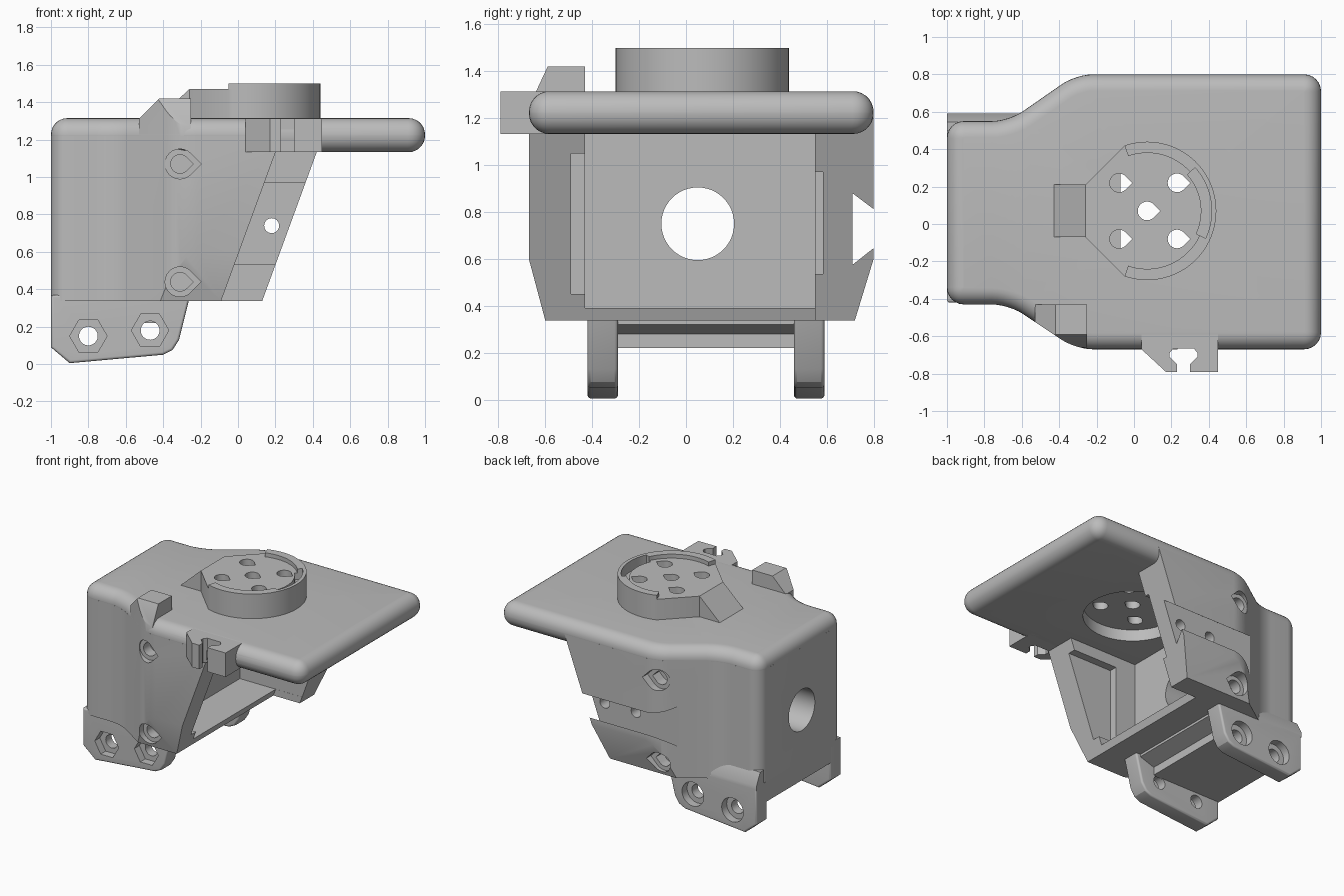
import bpy, bmesh
from math import cos, sin, radians

if "Cube" in bpy.data.objects:
    bpy.data.objects.remove(bpy.data.objects["Cube"])

grey = bpy.data.materials.new("plain grey")
grey.use_nodes = True
grey.diffuse_color = (0.5, 0.5, 0.5, 1)
grey.node_tree.nodes["Principled BSDF"].inputs["Base Color"].default_value = (0.5, 0.5, 0.5, 1)
PLACE = {"x": lambda a, b, h: (h, a, b), "y": lambda a, b, h: (a, h, b), "z": lambda a, b, h: (a, b, h)}


def prism(name, outline, axis, lo, hi, corner=0, rim=0):
    """Extrude a flat outline along an axis, rounding its corners and then its rims."""
    bm = bmesh.new()
    face = bm.faces.new([bm.verts.new(PLACE[axis](a, b, lo)) for a, b in outline])
    top = bmesh.ops.extrude_face_region(bm, geom=[face])["geom"]
    for v in [g for g in top if isinstance(g, bmesh.types.BMVert)]:
        v.co["xyz".index(axis)] = hi
    bmesh.ops.recalc_face_normals(bm, faces=bm.faces)
    k = "xyz".index(axis)

    def along(e):
        return abs(e.verts[0].co[k] - e.verts[1].co[k]) > 1e-4
    if corner:
        bmesh.ops.bevel(bm, geom=[e for e in bm.edges if along(e)], offset=corner,
                        segments=6, profile=0.5, affect="EDGES", clamp_overlap=True)
    if rim:
        bmesh.ops.bevel(bm, geom=[e for e in bm.edges if not along(e)], offset=rim,
                        segments=7, profile=0.5, affect="EDGES", clamp_overlap=True)
    bmesh.ops.recalc_face_normals(bm, faces=bm.faces)
    mesh = bpy.data.meshes.new(name)
    bm.to_mesh(mesh)
    bm.free()
    ob = bpy.data.objects.new(name, mesh)
    bpy.context.collection.objects.link(ob)
    return ob


def combine(ob, tool, operation="DIFFERENCE"):
    """Apply a boolean and throw the tool away."""
    mod = ob.modifiers.new("boolean", "BOOLEAN")
    mod.operation, mod.solver, mod.object = operation, "EXACT", tool
    bpy.context.view_layer.update()
    result = bpy.data.meshes.new_from_object(ob.evaluated_get(bpy.context.evaluated_depsgraph_get()))
    ob.modifiers.clear()
    ob.data = result
    bpy.data.objects.remove(tool)


def cut(ob, *args):
    combine(ob, prism("cutter", *args))


def arc(x, y, r, start, end, n=32):
    steps = [radians(start + (end - start) * i / n) for i in range(n + 1)]
    return [(x + r * cos(t), y + r * sin(t)) for t in steps]


def circle(x, y, r, n=32):
    return arc(x, y, r, 0, 360 - 360 / n, n - 1)


def teardrop(x, y, r):
    return arc(x, y, r, 45, 315, 18) + [(x + 1.41 * r, y)]


def box(a, b, c, d):
    return [(a, c), (b, c), (b, d), (a, d)]


def plan(right):
    return [(-1, -0.43), (-0.67, -0.43), (-0.31, -0.67), (right, -0.67),
            (right, 0.8), (-0.31, 0.8), (-0.67, 0.55), (-1, 0.55)]


# Top plate with fully rounded rim, dished underneath
CX = CY = 0.07
plate = prism("top_plate", plan(1), "z", 1.133, 1.315, 0.09, 0.088)
cut(plate, circle(CX, CY, 0.34, 64), "z", 1.0, 1.22)

# Housing below the plate: tapered sides, sloping open end, motor cavity
body = prism("housing", plan(0.9), "z", 0.3, 1.22, 0.09)
sides = [(-0.67, 1.4), (-0.67, 0.6), (-0.6, 0.338), (0.72, 0.338), (0.8, 0.6), (0.8, 1.4)]
combine(body, prism("cutter", sides, "x", -2, 2), "INTERSECT")
for shift, lo, hi in ((0, -1, 0.55), (0.22, 0.55, 1)):
    slope = [(-0.127 + shift, 0.238), (0.273 + shift, 1.33), (2, 1.33), (2, 0.238)]
    cut(body, slope, "y", lo, hi)
cut(body, box(-0.43, 0.551, 0.39, 1.4), "x", -0.37, 2)
cut(body, box(-0.49, -0.4, 0.45, 1.05), "x", -0.2, 2)
cut(body, box(0.5, 0.585, 0.535, 0.97), "x", -0.2, 2)
cut(body, circle(0.05, 0.75, 0.155, 48), "x", -2, 0)

# Dovetail slot and small screw holes in the back wall
cut(body, [(0.71, 0.575), (0.71, 0.88), (0.83, 0.79), (0.83, 0.67)], "x", -0.9, 2)
for x in (0.18, -0.08):
    cut(body, circle(x, 0.74, 0.04, 24), "y", 0.5, 1)

# Teardrop screw pockets on both walls
for z, inset in ((1.07, 0), (0.44, 0.04)):
    for size, depth in ((0.08, 0.06), (0.05, 0.14)):
        cut(body, teardrop(-0.31, z, size), "y", -1, -0.67 + depth + inset)
        cut(body, teardrop(-0.31, z, size), "y", 0.8 - depth - inset, 1)

# Round boss with a flat side, ramp and partial rim
boss = prism("boss", arc(CX, CY, 0.37, 109, -109, 56) + [(-0.26, -0.07), (-0.26, 0.21)], "z", 1.29, 1.47)
ramp = prism("boss_ramp", [(-0.45, 1.295), (-0.26, 1.47), (-0.2, 1.47), (-0.2, 1.295)], "y", -0.07, 0.21)
rim = prism("boss_rim", arc(CX, CY, 0.37, 109, -109, 56) + arc(CX, CY, 0.31, -109, 109, 56), "z", 1.45, 1.5)
groove = arc(CX, CY, 0.345, 42, -25) + arc(CX, CY, 0.29, -25, 42)
for part in (boss, rim):
    cut(part, groove, "z", 1.42, 1.6)
for x, y in ((0, 0), (-0.15, 0.15), (0.16, 0.15), (-0.15, -0.15), (0.16, -0.15)):
    for part in (plate, boss):
        cut(part, teardrop(CX + x, CY + y, 0.05), "z", 1, 1.6)

# Slotted cable tab on the front edge
tab = prism("cable_tab", [(0.04, -0.55), (0.04, -0.67), (0.17, -0.79), (0.45, -0.79), (0.45, -0.55)],
            "z", 1.133, 1.314)
slot = [(0.21, -0.665), (0.32, -0.665), (0.34, -0.69), (0.34, -0.71), (0.3, -0.75), (0.3, -0.85),
        (0.23, -0.85), (0.23, -0.75), (0.19, -0.71), (0.19, -0.69)]
for part in (tab, plate):
    cut(part, slot, "z", 1, 1.6)

# Sloped catch standing on the front shoulder
catch = prism("shoulder_catch", [(-0.53, 1.2), (-0.53, 1.31), (-0.42, 1.42), (-0.25, 1.42), (-0.25, 1.2)],
              "y", -0.8, -0.43)
combine(catch, prism("cutter", [(-0.4, 1.1), (-0.4, 1.5), (-0.58, 1.44), (-0.59, 1.42), (-0.66, 1.27),
                                (-0.66, 1.1)], "x", -1, 1), "INTERSECT")
combine(catch, prism("cutter", plan(0.9), "z", 1, 1.6, 0.09), "INTERSECT")

# Two mounting legs, hex pockets in front, round ones behind
leg_side = [(-1, 0.37), (-1, 0.09), (-0.9, 0.005), (-0.4, 0.05), (-0.35, 0.075), (-0.315, 0.13), (-0.255, 0.37)]
for name, lo, hi, sides_n, deep in (("front_leg", -0.42, -0.29, 6, (-1, -0.36)),
                                    ("back_leg", 0.46, 0.59, 32, (0.53, 1))):
    leg = prism(name, leg_side, "y", lo, hi, 0, 0.015)
    for x, z in ((-0.8, 0.15), (-0.47, 0.18)):
        cut(leg, circle(x, z, 0.05), "y", lo - 0.1, hi + 0.1)
        cut(leg, circle(x, z, 0.1 if sides_n == 6 else 0.09, sides_n), "y", *deep)

# Sloped web above the back leg and stepped block between the legs
prism("leg_web", [(0.5, 0.345), (0.59, 0.345), (0.59, 0.38), (0.545, 0.47), (0.5, 0.47)], "x", -1, -0.62)
prism("under_block", [(-1, 0.37), (-1, 0.22), (-0.42, 0.22), (-0.42, 0.28), (-0.3, 0.32), (-0.3, 0.37)],
      "y", -0.3, 0.47)

# One material, smooth curves with sharp edges kept
bpy.ops.object.select_all(action="DESELECT")
for ob in bpy.context.collection.objects:
    if ob.type == "MESH":
        ob.data.materials.clear()
        ob.data.materials.append(grey)
        ob.select_set(True)
        bpy.context.view_layer.objects.active = ob
bpy.ops.object.shade_smooth_by_angle(angle=radians(30))
